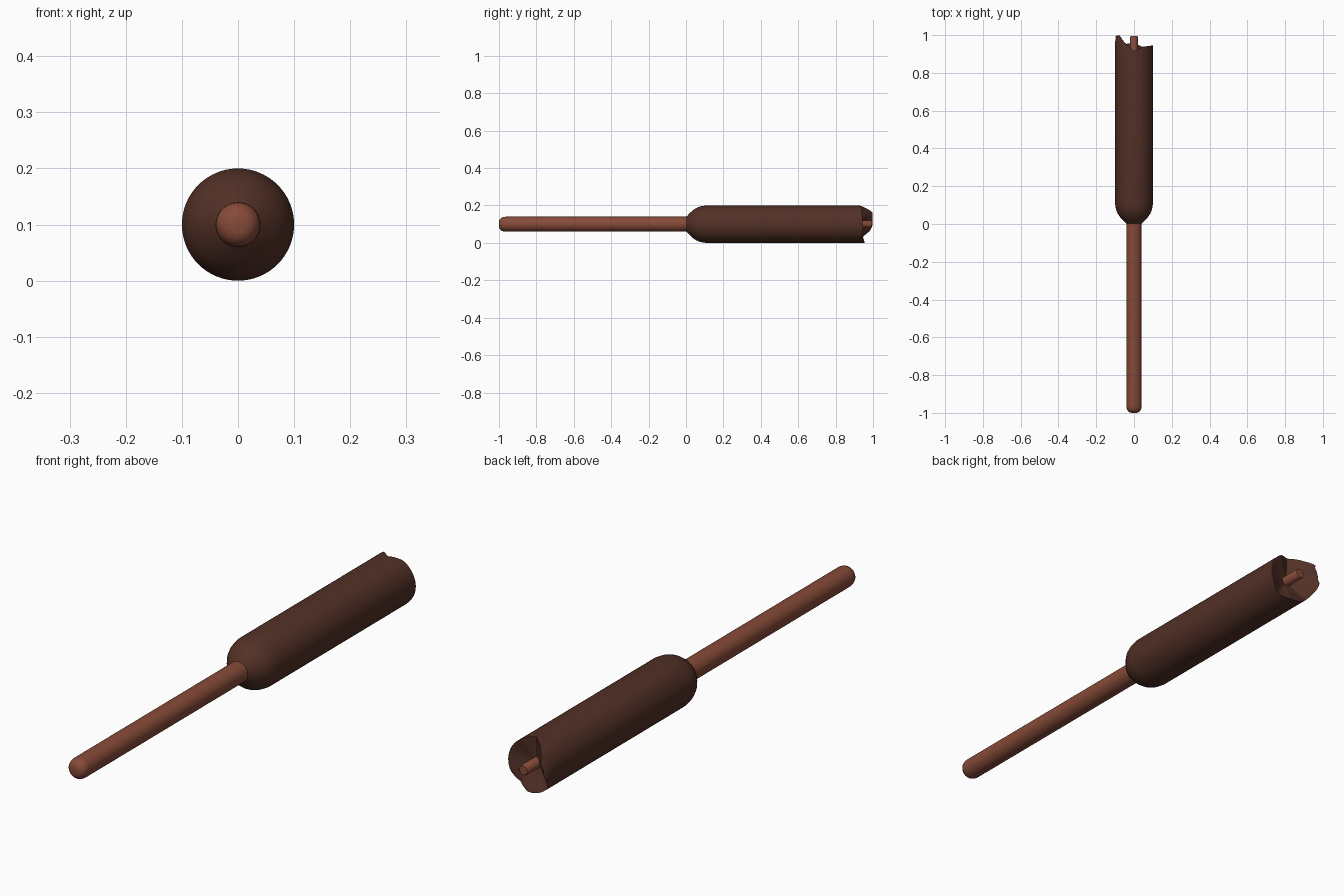
import bpy, bmesh, math

if "Cube" in bpy.data.objects:
    bpy.data.objects.remove(bpy.data.objects["Cube"])

SEG = 64
ZC = 0.1


def material(name, rgb):
    m = bpy.data.materials.new(name)
    m.diffuse_color = (*rgb, 1)
    m.use_nodes = True
    m.node_tree.nodes["Principled BSDF"].inputs["Base Color"].default_value = m.diffuse_color
    return m


def loft(name, rings, mat):
    """Skin a list of functions angle -> (radius, y) around the long axis."""
    bm = bmesh.new()
    loops = []
    for ring in rings:
        loop = []
        for i in range(SEG):
            a = 2 * math.pi * i / SEG
            r, y = ring(a)
            loop.append(bm.verts.new((r * math.cos(a), y, ZC + r * math.sin(a))))
        loops.append(loop)
    for p, q in zip(loops, loops[1:]):
        for i in range(SEG):
            j = (i + 1) % SEG
            bm.faces.new((p[i], p[j], q[j], q[i]))
    bm.faces.new(loops[0])
    bm.faces.new(loops[-1])
    bmesh.ops.recalc_face_normals(bm, faces=bm.faces)
    me = bpy.data.meshes.new(name)
    bm.to_mesh(me)
    bm.free()
    ob = bpy.data.objects.new(name, me)
    bpy.context.collection.objects.link(ob)
    me.materials.append(mat)
    bpy.ops.object.select_all(action='DESELECT')
    bpy.context.view_layer.objects.active = ob
    ob.select_set(True)
    bpy.ops.object.shade_smooth_by_angle(angle=math.radians(35))
    return ob


def circle(r, y):
    return lambda a: (r, y)


# Ragged rim of the bitten end: (angle in degrees, y)
RIM = [(0, .945), (60, .94), (90, .915), (120, .96), (138, .995), (150, 1.0),
       (180, 1.0), (200, .985), (222, .945), (250, .955), (275, .955),
       (305, .93), (335, .945), (360, .945)]


def rim(a):
    d = math.degrees(a) % 360
    for (a0, y0), (a1, y1) in zip(RIM, RIM[1:]):
        if a0 <= d <= a1:
            return y0 + (y1 - y0) * (d - a0) / (a1 - a0)


def shoulder(r, limit):
    # The unbitten lobe keeps a rounded outer corner
    def f(a):
        y = rim(a)
        return (r if y > limit else 0.1 - (0.1 - r) * 0.15, min(y, limit))
    return f


def bite(f):
    # Hollow running from the rim down to the core
    return lambda a: (0.1 * f, 0.91 + (rim(a) - 0.91) * f ** 1.3)


coat = material("coating", (0.085, 0.03, 0.02))
wood = material("stick_wood", (0.24, 0.07, 0.04))

# Coated body with a domed shoulder and a bitten end
dome = [(.037, 0), (.055, .016), (.072, .034), (.086, .054), (.095, .076), (.1, .105)]
body = [circle(r, y) for r, y in dome] + [circle(.1, .5), circle(.1, .9)]
body += [shoulder(.1, .965), shoulder(.096, .985), shoulder(.089, .997)]
body += [bite(f) for f in (.84, .65, .45, .28, .12)]
loft("coated_body", body, coat)

# Round stick with a softened end
cap = [(.014, -1), (.026, -.996), (.035, -.986), (.039, -.975), (.04, -.962)]
loft("stick", [circle(r, y) for r, y in cap] + [circle(.04, .05)], wood)

# Thin core showing in the bite
loft("stick_core", [circle(.02, .85), circle(.02, .99), circle(.017, .995)], wood)
